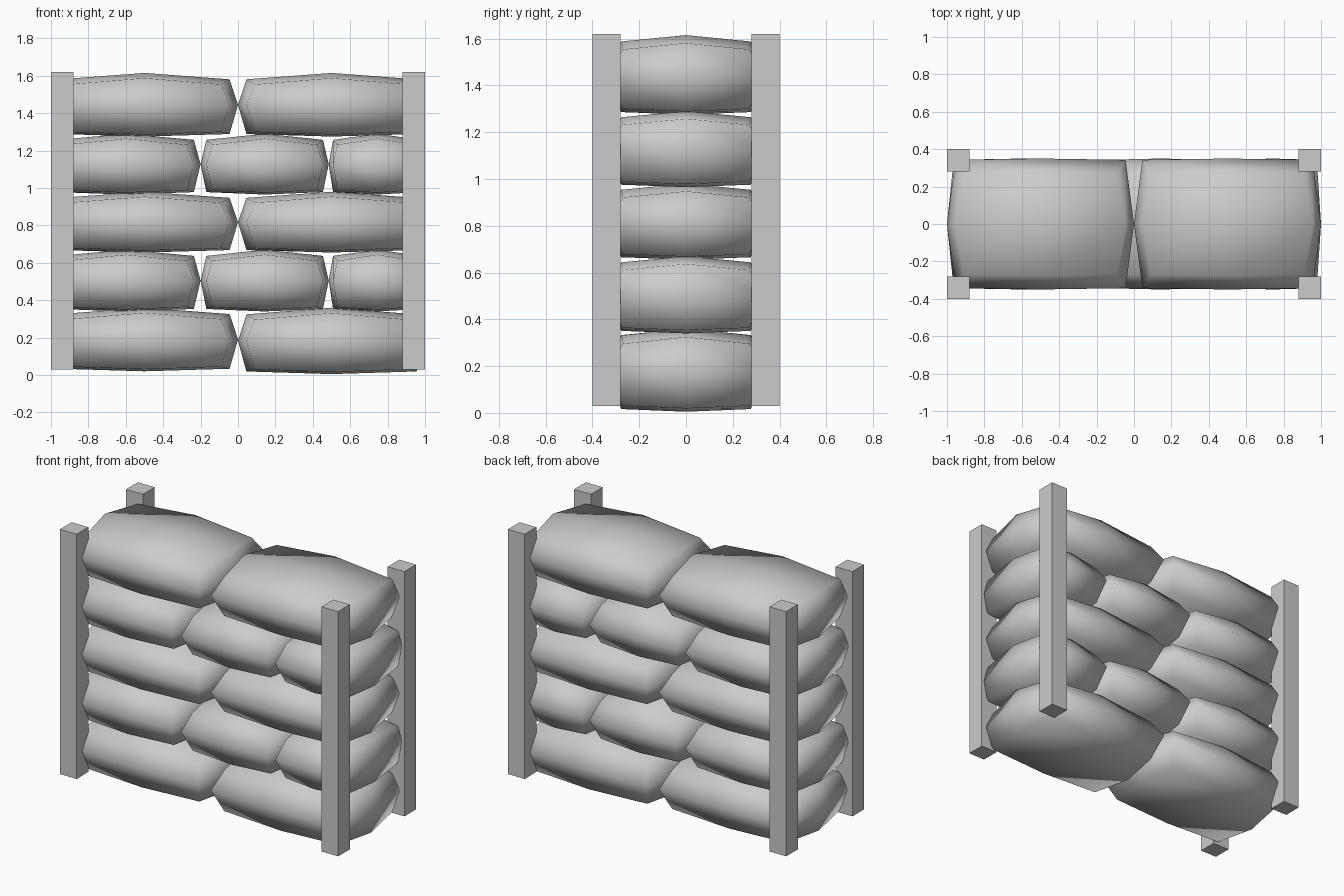
import bpy, bmesh
from mathutils import Vector

cube = bpy.data.objects.get("Cube")
if cube:
    bpy.data.objects.remove(cube, do_unlink=True)

# Single plain grey material
grey = bpy.data.materials.new("plain grey")
grey.use_nodes = True
colour = (0.6, 0.6, 0.6, 1)
grey.diffuse_color = colour
grey.node_tree.nodes["Principled BSDF"].inputs["Base Color"].default_value = colour


def finish(bm, name, smooth):
    bmesh.ops.recalc_face_normals(bm, faces=bm.faces)
    for f in bm.faces:
        f.smooth = smooth
    mesh = bpy.data.meshes.new(name)
    bm.to_mesh(mesh)
    bm.free()
    mesh.materials.append(grey)
    obj = bpy.data.objects.new(name, mesh)
    bpy.context.collection.objects.link(obj)
    return obj


def box(name, lo, hi):
    bm = bmesh.new()
    bmesh.ops.create_cube(bm, size=1)
    lo, hi = Vector(lo), Vector(hi)
    for v in bm.verts:
        v.co = (lo + hi) / 2 + v.co * (hi - lo)
    return finish(bm, name, False)


def bag(name, x0, x1, z0, z1):
    """Stuffed bag: a once-divided cube whose edges and corners are drawn in."""
    bm = bmesh.new()
    bmesh.ops.create_cube(bm, size=2)
    bmesh.ops.subdivide_edges(bm, edges=bm.edges[:], cuts=1, use_grid_fill=True)
    half = Vector(((x1 - x0) / 2, 0.35, (z1 - z0) / 2))
    mid = Vector(((x0 + x1) / 2, 0, (z0 + z1) / 2))
    for v in bm.verts:
        s = Vector([round(c) for c in v.co])
        x_end, side, cap = abs(s.x), abs(s.y), abs(s.z)
        s.x *= 1 - 0.09 * (side + cap)
        s.y *= 1 - 0.02 * x_end - 0.21 * cap
        s.z *= 1 - (0.2 if s.z > 0 else 0.08) * (x_end + side * 0.8)
        v.co = mid + s * half
    return finish(bm, name, True)


# Corner posts
for sx, side in ((-1, "right"), (1, "left")):
    for sy, end in ((-1, "front"), (1, "back")):
        box(f"{end}_{side}_post", (sx * 0.94 - 0.06, sy * 0.34 - 0.06, 0.03),
            (sx * 0.94 + 0.06, sy * 0.34 + 0.06, 1.62))

# Rows of bags, laid like bricks
levels = [(0.01, 0.36), (0.34, 0.67), (0.655, 0.98), (0.965, 1.29), (1.275, 1.615)]
for row, (low, high) in enumerate(levels):
    joints = (-1, -0.2, 0.485, 1) if row % 2 else (-1, 0, 1)
    for i, (x0, x1) in enumerate(zip(joints, joints[1:])):
        drop = 0.01 if row == 0 and i == 1 else 0
        bag(f"sandbag_row_{row + 1}_{i + 1}", x0, x1, low + 0.01 * (row == 0) - drop * 1.5, high)
